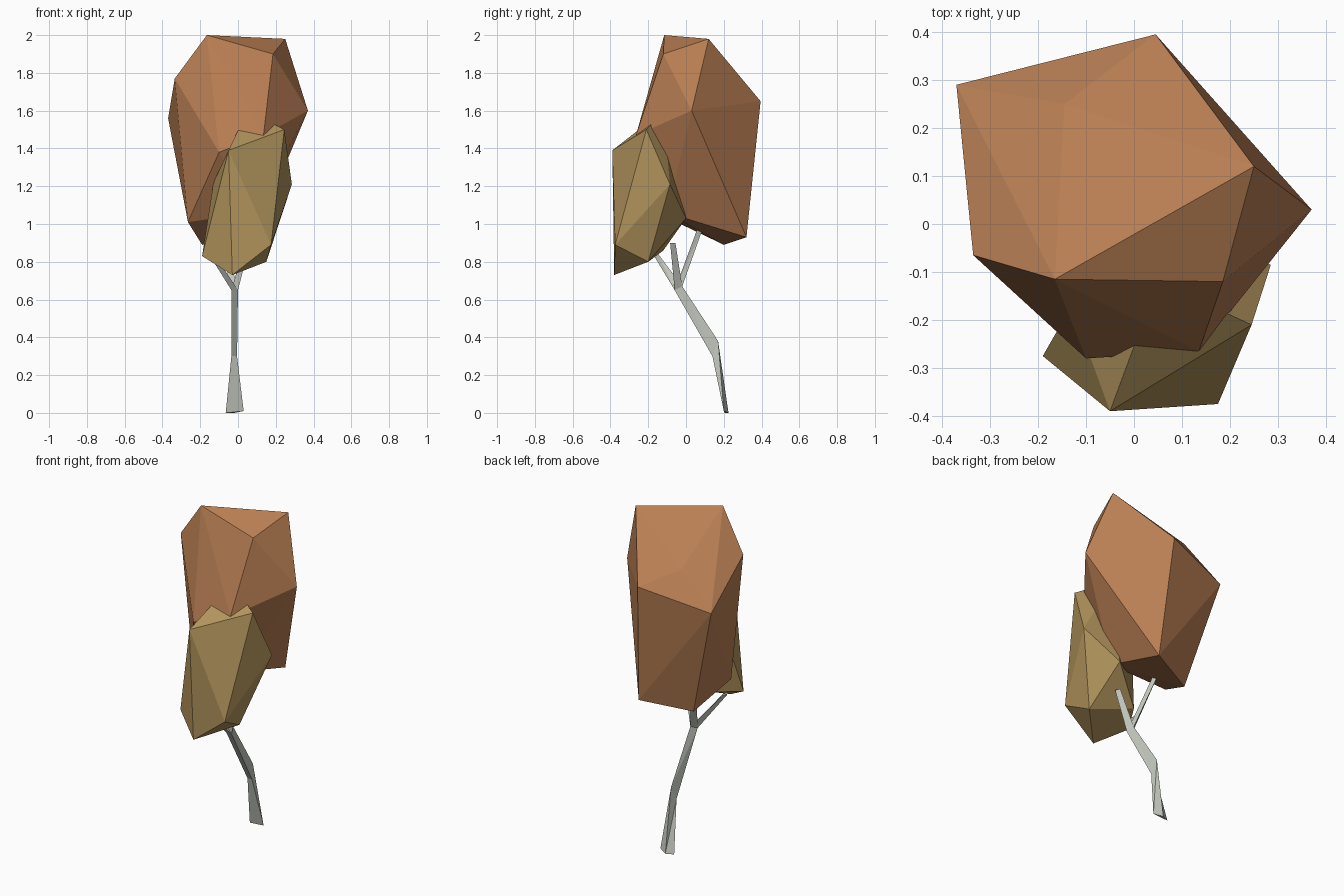
import bpy
import bmesh

cube = bpy.data.objects.get("Cube")
if cube:
    bpy.data.objects.remove(cube, do_unlink=True)


def material(name, rgb):
    mat = bpy.data.materials.new(name)
    mat.use_nodes = True
    mat.diffuse_color = (*rgb, 1)
    mat.node_tree.nodes["Principled BSDF"].inputs["Base Color"].default_value = (*rgb, 1)
    return mat


def finish(bm, name, mat):
    bmesh.ops.recalc_face_normals(bm, faces=bm.faces)
    mesh = bpy.data.meshes.new(name)
    bm.to_mesh(mesh)
    bm.free()
    mesh.materials.append(mat)
    obj = bpy.data.objects.new(name, mesh)
    bpy.context.collection.objects.link(obj)
    return obj


def foliage(name, corners, mat):
    """Faceted leaf clump: the convex hull of its corners."""
    bm = bmesh.new()
    for co in corners:
        bm.verts.new(co)
    hull = bmesh.ops.convex_hull(bm, input=bm.verts)
    inside = [v for v in hull["geom_interior"] if isinstance(v, bmesh.types.BMVert)]
    bmesh.ops.delete(bm, geom=inside, context="VERTS")
    return finish(bm, name, mat)


def limb(name, rings, mat):
    """Three-sided limb skinned through triangular rings."""
    bm = bmesh.new()
    loops = [[bm.verts.new(co) for co in ring] for ring in rings]
    for low, high in zip(loops, loops[1:]):
        for i in range(3):
            j = (i + 1) % 3
            bm.faces.new((low[i], low[j], high[j]))
            bm.faces.new((low[i], high[j], high[i]))
    bm.faces.new(loops[0])
    bm.faces.new(loops[-1])
    return finish(bm, name, mat)


rust = material("rust leaves", (0.485, 0.212, 0.088))
ochre = material("ochre leaves", (0.445, 0.296, 0.107))
bark = material("pale bark", (0.546, 0.578, 0.515))

# Tall main crown
foliage("large_canopy", [
    (-.37, .29, 1.56), (.045, .395, 1.65), (.25, .12, 1.98), (.37, .03, 1.6),
    (.185, -.12, 1.9), (-.165, -.115, 2), (-.335, -.065, 1.77), (-.145, .25, 1.75),
    (-.1, -.28, 1.38), (.135, -.265, 1.47),
    (.09, .32, .93), (-.19, .2, .89), (-.265, -.05, 1.01), (.08, -.1, 1.06)], rust)

# Smaller crown at the front
foliage("small_canopy", [
    (-.05, -.39, 1.39), (.245, -.21, 1.5), (.05, -.12, 1.6), (.285, -.085, 1.21),
    (-.13, -.17, 1.22), (.175, -.375, .89), (-.03, -.38, .73), (-.19, -.275, .83),
    (.15, -.2, .8), (-.1, -.12, .86), (.1, 0, 1.03)], ochre)

# Bent trunk, wide at the foot
fork = [(-.035, -.06, .65), (0, -.06, .65), (-.015, -.02, .67)]
limb("trunk", [
    [(-.065, .205, 0), (.03, .2, .01), (-.02, .225, 0)],
    [(-.035, .14, .3), (-.005, .14, .3), (-.02, .17, .38)],
    fork], bark)

# Branches spreading from the fork into the crowns
tips = {"right_branch": (-.14, -.16, .84), "back_branch": (-.1, .08, .99),
        "left_branch": (.05, -.07, .9)}
for name, (x, y, z) in tips.items():
    r = .014
    limb(name, [fork, [(x - r, y - r, z), (x + r, y - r, z), (x, y + r, z)]], bark)
